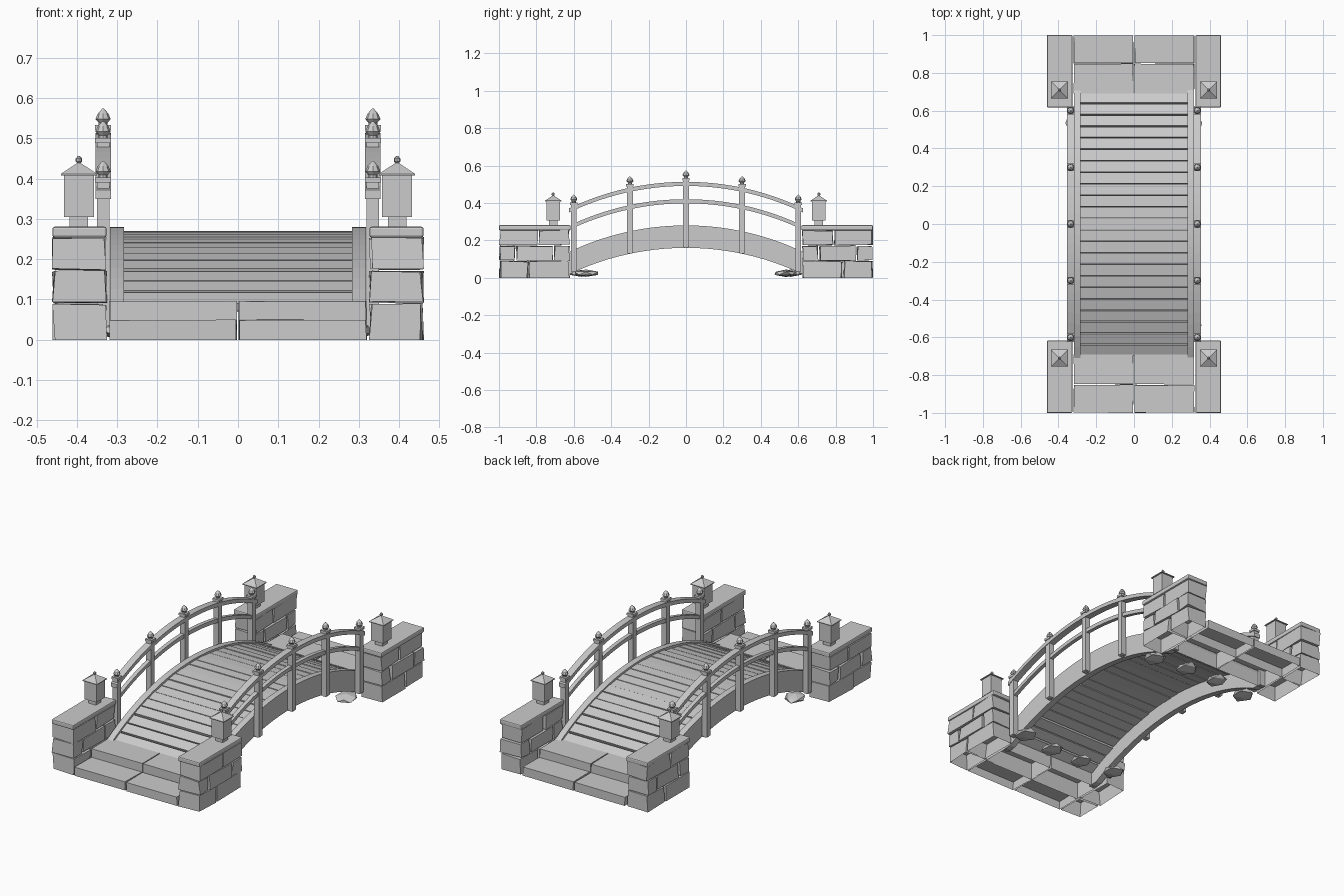
import bpy, bmesh, math, random
from mathutils import Vector

if "Cube" in bpy.data.objects:
    bpy.data.objects.remove(bpy.data.objects["Cube"])

random.seed(4)
R = 1.45  # radius of the bridge arch


def sag(y):
    return R - math.sqrt(R * R - y * y)


def finish(name, bm):
    bmesh.ops.recalc_face_normals(bm, faces=bm.faces[:])
    me = bpy.data.meshes.new(name)
    bm.to_mesh(me)
    bm.free()
    ob = bpy.data.objects.new(name, me)
    bpy.context.collection.objects.link(ob)
    return ob


def box(bm, lo, hi, jitter=0.0, tilt=0.0, bottom=True):
    """Add a box between two corners, optionally irregular, tilted or open below."""
    lo, hi = Vector(lo), Vector(hi)
    c = (lo + hi) / 2
    vs = bmesh.ops.create_cube(bm, size=1)["verts"]
    for v in vs:
        p = Vector([v.co[i] * (hi[i] - lo[i]) for i in range(3)])
        y, z = p.y, p.z
        p.y = y * math.cos(tilt) - z * math.sin(tilt)
        p.z = y * math.sin(tilt) + z * math.cos(tilt)
        v.co = c + p
        if jitter:
            # pull corners inward so joints stay open
            for i in range(3):
                s = 1 if v.co[i] > c[i] else -1
                k = jitter * (0.5 if i == 2 else 1)
                if not (i == 2 and s < 0 and lo.z == 0):
                    v.co[i] -= s * random.uniform(0, k)
    if not bottom:
        faces = {f for v in vs for f in v.link_faces}
        low = min(faces, key=lambda f: f.calc_center_median().z)
        bmesh.ops.delete(bm, geom=[low], context="FACES_ONLY")
    return vs


def lathe(bm, x, y, prof, sides, turn=0.0):
    """Faceted turned shape from (radius, height) pairs."""
    rings = []
    for r, z in prof:
        rings.append([bm.verts.new((x + r * math.cos(turn + 2 * math.pi * i / sides),
                                    y + r * math.sin(turn + 2 * math.pi * i / sides), z))
                      for i in range(sides)])
    for a, b in zip(rings, rings[1:]):
        for i in range(sides):
            j = (i + 1) % sides
            bm.faces.new((a[i], a[j], b[j], b[i]))
    bm.faces.new(rings[0][::-1])
    bm.faces.new(rings[-1])


def arc_bar(name, x0, x1, top, thick, yend, segs=24):
    """Bar following the arch, rectangular in section."""
    bm = bmesh.new()
    rows = []
    for i in range(segs + 1):
        y = -yend + 2 * yend * i / segs
        zt = top - sag(y)
        zb = max(zt - thick, 0.002)
        rows.append([bm.verts.new(p) for p in ((x0, y, zb), (x1, y, zb), (x1, y, zt), (x0, y, zt))])
    for a, b in zip(rows, rows[1:]):
        for k in range(4):
            bm.faces.new((a[k], a[(k + 1) % 4], b[(k + 1) % 4], b[k]))
    bm.faces.new(rows[0])
    bm.faces.new(rows[-1])
    return finish(name, bm)


# Deck planks, alternately raised a little
bm = bmesh.new()
N = 23
for i in range(N):
    y = -0.665 + 1.33 * i / (N - 1)
    z = 0.268 - sag(y) + random.uniform(-0.003, 0.003)
    hw = 0.288 + random.uniform(0, 0.006)
    box(bm, (-hw, y - 0.029, z - 0.022), (hw, y + 0.029, z), tilt=-math.asin(y / R))
finish("deck_planks", bm)

for s, side in ((1, "right"), (-1, "left")):
    # Arched stringer and its slim lower edging
    arc_bar("stringer_" + side, s * 0.283, s * 0.318, 0.28, 0.12, 0.71)
    # Curved rails
    arc_bar("top_rail_" + side, s * 0.316, s * 0.354, 0.513, 0.022, 0.625)
    arc_bar("middle_rail_" + side, s * 0.324, s * 0.346, 0.42, 0.022, 0.615)

    # Posts with foot, collars and pointed finials
    bm = bmesh.new()
    x = s * 0.335
    for y in (-0.6, -0.3, 0, 0.3, 0.6):
        d = -sag(y)
        w = 0.0155
        box(bm, (x - w, y - w, 0.165 + d), (x + w, y + w, 0.53 + d))
        box(bm, (x - 0.02, y - 0.02, 0.52 + d), (x + 0.02, y + 0.02, 0.533 + d))
        lathe(bm, x, y, [(0.016, 0.16 + d), (0.02, 0.178 + d), (0.02, 0.188 + d)], 4, math.pi / 4)
        lathe(bm, x, y, [(0.011, 0.53 + d), (0.011, 0.539 + d), (0.019, 0.548 + d),
                         (0.013, 0.562 + d), (0.002, 0.574 + d)], 8)
    finish("rail_posts_" + side, bm)

    for e, end in ((-1, "front"), (1, "back")):
        tag = end + "_" + side
        # Stone end wall, three staggered courses
        bm = bmesh.new()
        rows = ((0, 0.09, (0.62, 0.84, 1.0)), (0.09, 0.172, (0.62, 0.71, 0.91, 1.0)),
                (0.172, 0.256, (0.62, 0.79, 1.0)))
        for z0, z1, cuts in rows:
            for a, b in zip(cuts, cuts[1:]):
                ys = sorted((e * a, e * b))
                xs = sorted((s * 0.325, s * 0.462))
                box(bm, (xs[0], ys[0], z0), (xs[1], ys[1], z1), jitter=0.011, bottom=z0 > 0)
        finish("wall_stones_" + tag, bm)

        # Coping slab with eased edges
        bm = bmesh.new()
        xs = sorted((s * 0.326, s * 0.461))
        ys = sorted((e * 0.617, e * 1.0))
        box(bm, (xs[0], ys[0], 0.254), (xs[1], ys[1], 0.281))
        bmesh.ops.bevel(bm, geom=bm.edges[:], offset=0.006, segments=2, affect="EDGES", profile=0.5)
        finish("wall_coping_" + tag, bm)

        # Lantern: foot, body, pyramid roof, ball
        bm = bmesh.new()
        x, y = s * 0.395, e * 0.71
        q = math.sqrt(2)
        lathe(bm, x, y, [(0.023 * q, 0.28), (0.023 * q, 0.305)], 4, math.pi / 4)
        lathe(bm, x, y, [(0.037 * q, 0.305), (0.037 * q, 0.412)], 4, math.pi / 4)
        lathe(bm, x, y, [(0.045 * q, 0.408), (0.045 * q, 0.412), (0.004 * q, 0.439)], 4, math.pi / 4)
        lathe(bm, x, y, [(0.003, 0.438), (0.008, 0.443), (0.008, 0.45), (0.003, 0.456)], 8)
        finish("lantern_" + tag, bm)

        # Step stones, two courses deep
        bm = bmesh.new()
        for a, b, top in ((0.85, 1.0, 0.05), (0.69, 0.85, 0.096)):
            ys = sorted((e * a, e * b))
            xs = sorted((s * 0.001, s * 0.32))
            box(bm, (xs[0], ys[0], 0), (xs[1], ys[1], top), jitter=0.004, bottom=False)
        finish("steps_" + tag, bm)

        # Flat stream rocks at the foot of the arch
        bm = bmesh.new()
        for rx, ry, rr in ((0.305, 0.535, 0.06), (0.1, 0.56, 0.06)):
            vs = bmesh.ops.create_icosphere(bm, subdivisions=1, radius=1)["verts"]
            for v in vs:
                k = random.uniform(0.85, 1.1)
                v.co = Vector((s * rx + v.co.x * rr * k, e * ry + v.co.y * rr * 1.15 * k,
                               0.024 + v.co.z * 0.019 * k))
        finish("stream_rocks_" + tag, bm)
